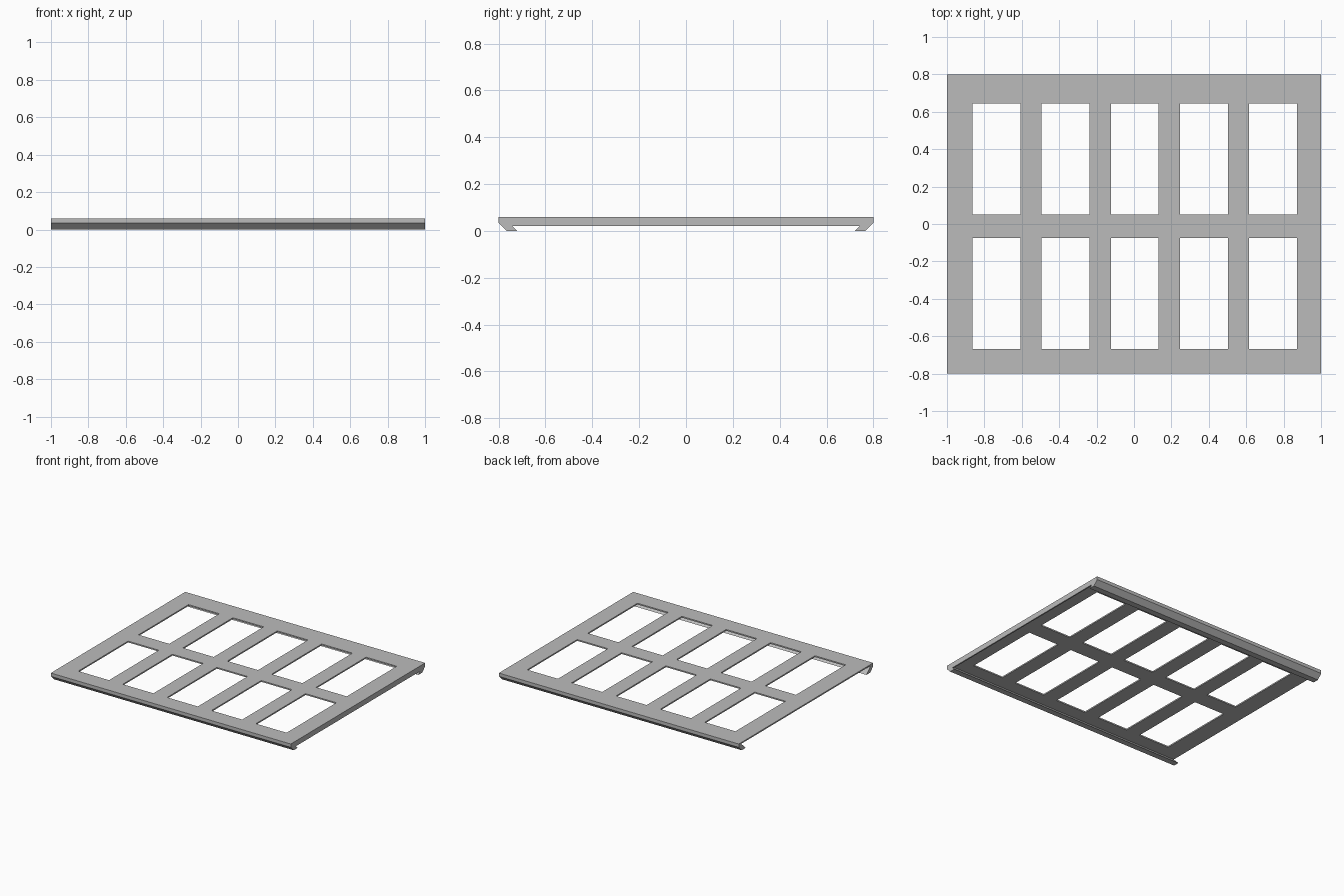
import bpy
import bmesh
from mathutils import Matrix

# Remove the default cube
cube = bpy.data.objects.get("Cube")
if cube:
    bpy.data.objects.remove(cube, do_unlink=True)

# Single plain grey
grey = bpy.data.materials.new("plain grey")
grey.use_nodes = True
colour = (0.5, 0.5, 0.5, 1)
grey.diffuse_color = colour
grey.node_tree.nodes["Principled BSDF"].inputs["Base Color"].default_value = colour

TOP = 0.06
SHEET = 0.01


def add_object(name, bm):
    bmesh.ops.recalc_face_normals(bm, faces=bm.faces)
    mesh = bpy.data.meshes.new(name)
    bm.to_mesh(mesh)
    bm.free()
    mesh.materials.append(grey)
    obj = bpy.data.objects.new(name, mesh)
    bpy.context.collection.objects.link(obj)
    return obj


def sweep_x(name, profile, x0, x1):
    """Extrude a closed y-z profile along x."""
    bm = bmesh.new()
    face = bm.faces.new([bm.verts.new((x0, y, z)) for y, z in profile])
    swept = bmesh.ops.extrude_face_region(bm, geom=[face], use_keep_orig=True)
    end_verts = [v for v in swept["geom"] if isinstance(v, bmesh.types.BMVert)]
    bmesh.ops.translate(bm, vec=(x1 - x0, 0, 0), verts=end_verts)
    return add_object(name, bm)


# Panel: a thin sheet with slanted hooked lips along front and back
under = TOP - SHEET
half = [(0.77, under), (0.72, 0.0), (0.765, 0.0), (0.8, 0.035), (0.8, TOP)]
panel = sweep_x("window_panel", half + [(-y, z) for y, z in reversed(half)], -1, 1)

# Flange: a narrow strip hanging under one end, between the lips
sweep_x("end_flange", [(-0.77, under), (-0.74, 0.02), (0.74, 0.02), (0.77, under)],
        1 - SHEET, 1)

# Cutter: two rows of five rectangular openings
bm = bmesh.new()
for column in range(5):
    for y0, y1 in ((-0.667, -0.075), (0.05, 0.645)):
        x = -0.736 + column * 0.37
        place = Matrix.Translation((x, (y0 + y1) / 2, TOP))
        size = Matrix.Diagonal((0.256, y1 - y0, 0.1, 1))
        bmesh.ops.create_cube(bm, size=1, matrix=place @ size)
cutter = add_object("opening_cutter", bm)
cutter.hide_render = True

# Cut the openings and discard the cutter
cut = panel.modifiers.new("openings", 'BOOLEAN')
cut.operation = 'DIFFERENCE'
cut.solver = 'EXACT'
cut.object = cutter
bpy.context.view_layer.objects.active = panel
panel.select_set(True)
bpy.ops.object.modifier_apply(modifier=cut.name)
bpy.data.objects.remove(cutter, do_unlink=True)
